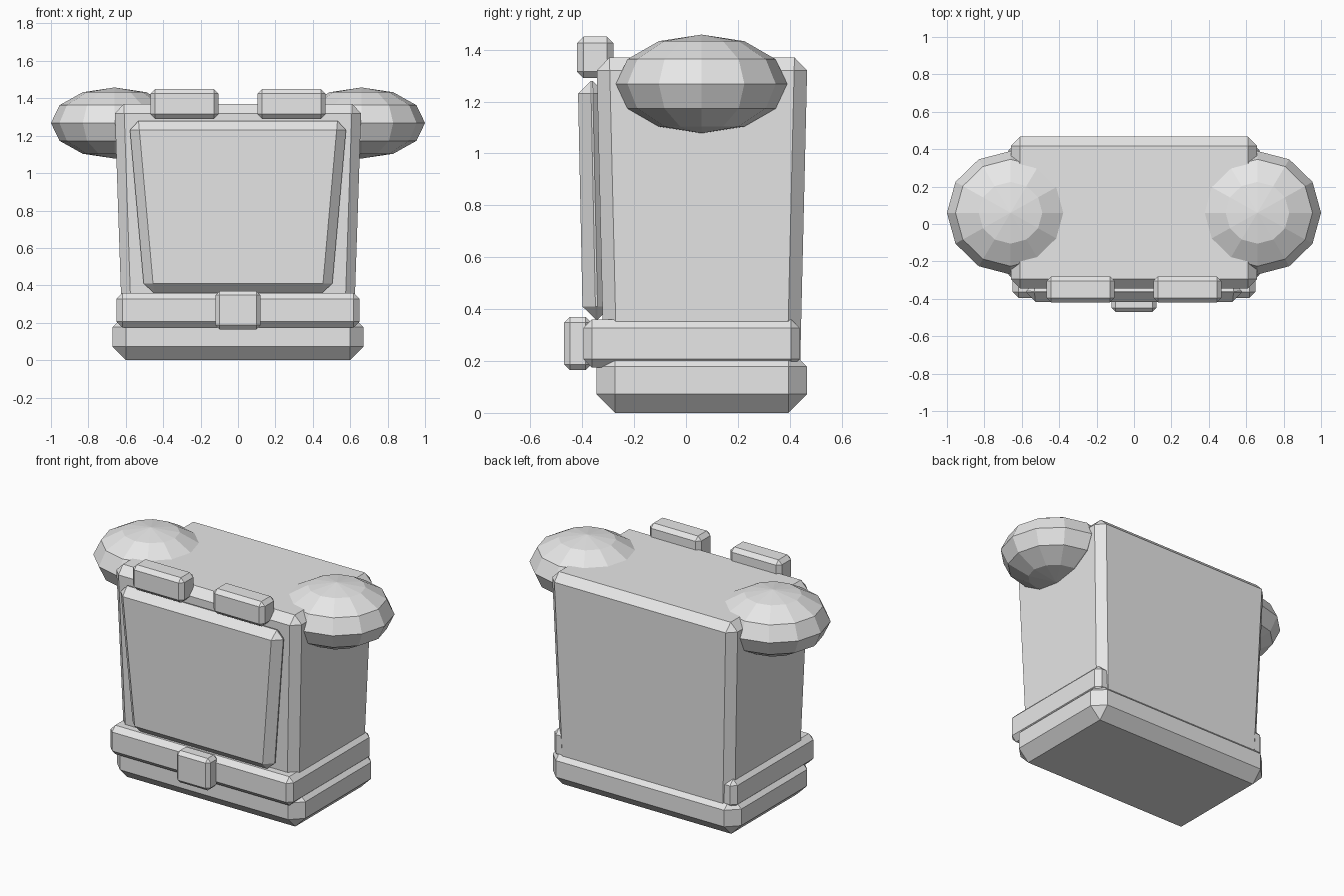
import bpy
import bmesh
from mathutils import Matrix, Vector

cube = bpy.data.objects.get("Cube")
if cube:
    bpy.data.objects.remove(cube, do_unlink=True)

grey = bpy.data.materials.new("light_grey")
grey.use_nodes = True
colour = (0.8, 0.8, 0.8, 1)
grey.diffuse_color = colour
grey.node_tree.nodes["Principled BSDF"].inputs["Base Color"].default_value = colour


def add_object(name, bm):
    mesh = bpy.data.meshes.new(name)
    bm.to_mesh(mesh)
    bm.free()
    mesh.materials.append(grey)
    obj = bpy.data.objects.new(name, mesh)
    bpy.context.collection.objects.link(obj)
    return obj


def block(name, z, low, high, chamfer):
    """Chamfered block; low and high are (half width, front y, back y)."""
    bm = bmesh.new()
    bmesh.ops.create_cube(bm, size=2)
    for v in bm.verts:
        top = v.co.z > 0
        half, front, back = high if top else low
        v.co = Vector((v.co.x * half, back if v.co.y > 0 else front, z[top]))
    obj = add_object(name, bm)
    bevel = obj.modifiers.new("Chamfer", 'BEVEL')
    bevel.width = chamfer
    bevel.segments = 1
    bevel.limit_method = 'NONE'
    return obj


# Main body, flaring towards the top
block("body", (0.1, 1.37), (0.617, -0.315, 0.438), (0.66, -0.345, 0.468), 0.05)

# Base and the strap around it
foot = (0.67, -0.345, 0.467)
block("base", (0, 0.25), foot, foot, 0.072)
strap = (0.65, -0.395, 0.437)
block("strap", (0.175, 0.36), strap, strap, 0.032)

# Buckle on the strap
clasp = (0.12, -0.47, -0.365)
block("buckle", (0.165, 0.37), clasp, clasp, 0.022)

# Front flap, narrowing downwards
block("front_flap", (0.36, 1.28), (0.5, -0.398, -0.29), (0.582, -0.417, -0.31), 0.05)

# Clips and rounded side pods
for side, label in ((1, "left"), (-1, "right")):
    size = (0.182, -0.42, -0.28)
    clip = block(label + "_clip", (1.29, 1.45), size, size, 0.025)
    clip.location.x = side * 0.286

    bm = bmesh.new()
    bmesh.ops.create_uvsphere(bm, u_segments=12, v_segments=6, radius=1)
    bmesh.ops.transform(bm, matrix=Matrix.Diagonal((0.34, 0.33, 0.19, 1)), verts=bm.verts)
    pod = add_object(label + "_pod", bm)
    pod.location = (side * 0.66, 0.06, 1.268)
